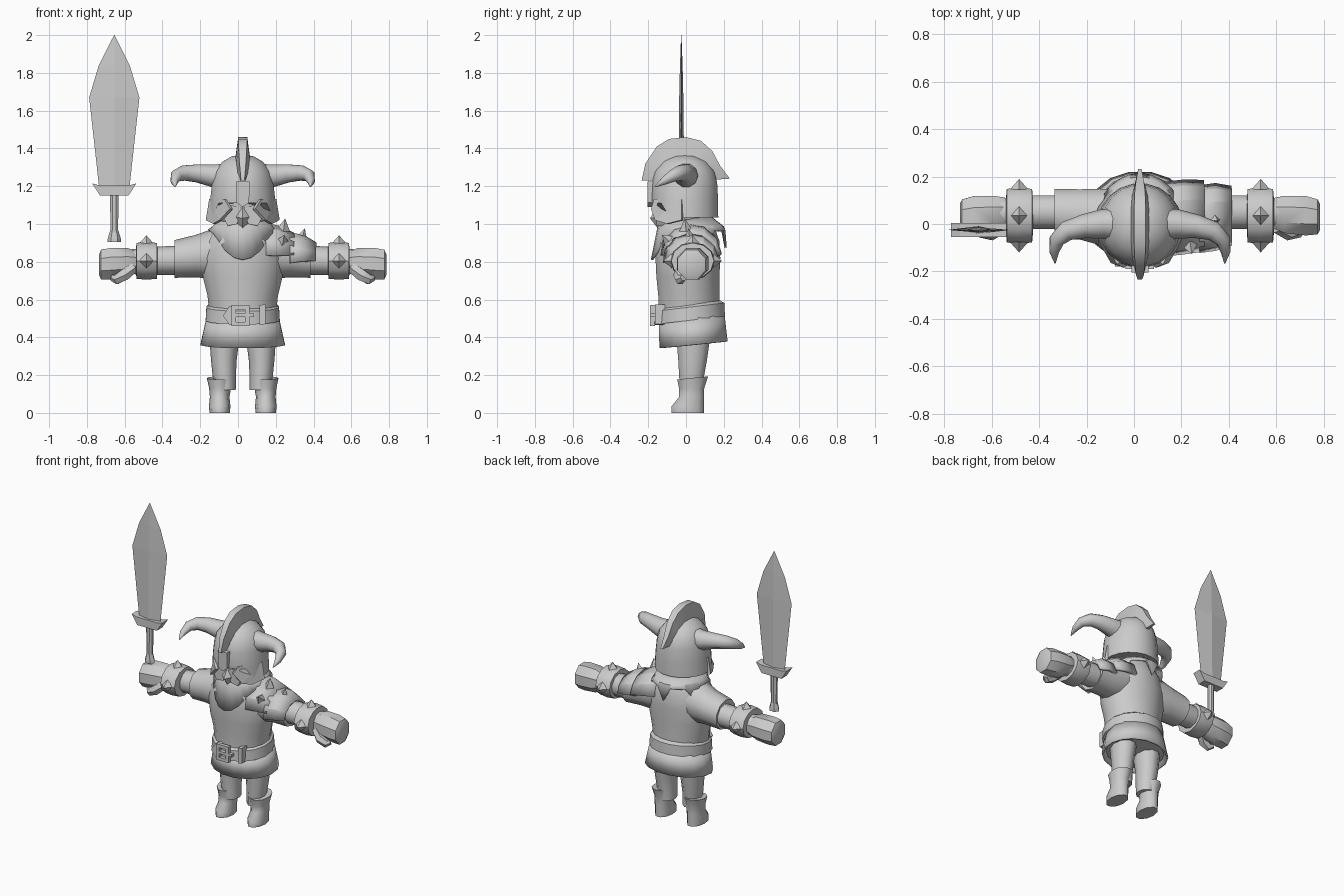
import bpy, bmesh, math
from mathutils import Vector

if "Cube" in bpy.data.objects:
    bpy.data.objects.remove(bpy.data.objects["Cube"])

CX = 0.025  # body centre line
steel = bpy.data.materials.new("plain_grey")
steel.diffuse_color = (0.6, 0.6, 0.6, 1)
steel.use_nodes = True
steel.node_tree.nodes["Principled BSDF"].inputs["Base Color"].default_value = steel.diffuse_color


def build(name, verts, faces, smooth=40, s=1, thick=0):
    """Mesh from points relative to the body centre line; s=-1 mirrors it."""
    bm = bmesh.new()
    vs = [bm.verts.new((CX + s * v[0], v[1], v[2])) for v in verts]
    for f in faces:
        bm.faces.new([vs[i] for i in f])
    bmesh.ops.recalc_face_normals(bm, faces=bm.faces)
    me = bpy.data.meshes.new(name)
    bm.to_mesh(me)
    bm.free()
    me.materials.append(steel)
    ob = bpy.data.objects.new(name, me)
    bpy.context.collection.objects.link(ob)
    if thick:
        mod = ob.modifiers.new("thickness", 'SOLIDIFY')
        mod.thickness, mod.offset = thick, 0
    bpy.ops.object.select_all(action='DESELECT')
    bpy.context.view_layer.objects.active = ob
    ob.select_set(True)
    if smooth:
        bpy.ops.object.shade_smooth_by_angle(angle=math.radians(smooth))
    return ob


def loft(name, rings, smooth=40, s=1, closed=True, caps=True, thick=0):
    """Skin a row of equal-length point rings."""
    n = len(rings[0])
    verts = [p for r in rings for p in r]
    faces = [(k * n + i, k * n + (i + 1) % n, (k + 1) * n + (i + 1) % n, (k + 1) * n + i)
             for k in range(len(rings) - 1) for i in range(n if closed else n - 1)]
    if caps and closed:
        faces += [tuple(range(n)), tuple(range(len(verts) - n, len(verts)))]
    return build(name, verts, faces, smooth, s, thick)


def zring(x, y, z, rx, ry, n=16, tilt=0):
    """Level ring, tilted up towards the back by tilt."""
    a = [math.tau * (i + .5) / n for i in range(n)]
    return [(x + rx * math.sin(t), y - ry * math.cos(t), z - tilt * ry * math.cos(t)) for t in a]


def xring(x, y, z, ry, rz, n=10, a0=0, a1=math.tau, ends=False):
    """Upright ring around the arm axis, measured from the top."""
    a = [a0 + (a1 - a0) * i / (n - 1 if ends else n) for i in range(n)]
    return [(x, y + ry * math.sin(t), z + rz * math.cos(t)) for t in a]


def tube(name, path, radii, n=8, s=1):
    """Round tapered tube along a path."""
    pts = [Vector(p) for p in path]
    rings = []
    for i, p in enumerate(pts):
        d = (pts[min(i + 1, len(pts) - 1)] - pts[max(i - 1, 0)]).normalized()
        u = d.cross(Vector((0, 0, 1))).normalized()
        w = u.cross(d)
        rings.append([p + radii[i] * (u * math.cos(math.tau * k / n) + w * math.sin(math.tau * k / n))
                      for k in range(n)])
    return loft(name, rings, 45, s)


def spike(name, base, direction, r, h, s=1):
    """Four-sided stud."""
    b, d = Vector(base), Vector(direction).normalized()
    u = Vector((1, 0, 0)) - d * d.x
    u.normalize()
    w = d.cross(u)
    build(name, [b + u * r, b + w * r, b - u * r, b - w * r, b + d * h],
          [(0, 1, 4), (1, 2, 4), (2, 3, 4), (3, 0, 4), (3, 2, 1, 0)], 0, s)


def slab(name, outline, y0, y1, smooth=0, s=1):
    """Front-facing outline (x, z) pushed from y0 to y1."""
    return loft(name, [[(x, y, z) for x, z in outline] for y in (y0, y1)], smooth, s)


# Torso, skirt and belt
loft("torso", [zring(0, .015, .52, .18, .165), zring(0, .015, .62, .19, .165),
               zring(0, .01, .72, .215, .17), zring(0, .01, .82, .225, .175),
               zring(0, .01, .91, .2, .17), zring(0, .01, .98, .15, .145),
               zring(0, .01, 1.03, .1, .11)], 60)
loft("skirt", [zring(0, .04, .36, .222, .178, tilt=.1), zring(0, .03, .5, .19, .172, tilt=.1)],
     caps=False, thick=.012)
loft("skirt_lining", [zring(0, .04, .385, .2, .16, tilt=.1), zring(0, .03, .5, .18, .16, tilt=.1)])
loft("belt", [zring(0, .02, .5, .185, .175, tilt=.12), zring(0, .02, .49, .2, .19, tilt=.12),
              zring(0, .02, .56, .196, .186, tilt=.12), zring(0, .02, .575, .18, .165, tilt=.12)])

# Buckle frame, strap tip and belt loop
for nm, x0, x1, z0, z1 in (("buckle_top", -.06, .035, .548, .57), ("buckle_bottom", -.06, .035, .46, .482),
                           ("buckle_left", -.06, -.035, .46, .57), ("buckle_right", .012, .035, .46, .57),
                           ("buckle_pin", -.035, .06, .507, .525)):
    slab(nm, [(x0, z0), (x1, z0), (x1, z1), (x0, z1)], -.19, -.165)
slab("strap_tip", [(-.105, .515), (-.07, .465), (-.04, .465), (-.04, .565), (-.07, .565)], -.18, -.14)
slab("belt_loop", [(.09, .465), (.12, .47), (.12, .575), (.09, .57)], -.165, -.11)

for s in (-1, 1):
    side = "right" if s < 0 else "left"
    # Legs and boots
    loft(side + "_leg", [zring(.092, .03, .12, .055, .065, 10), zring(.098, .03, .2, .062, .07, 10),
                         zring(.1, .035, .28, .068, .08, 10), zring(.095, .04, .45, .085, .1, 10)], 60, s)
    loft(side + "_boot", [zring(.122, .01, 0, .054, .09, 10), zring(.122, .01, .035, .057, .09, 10),
                          zring(.122, .03, .085, .052, .07, 10), zring(.12, .03, .13, .058, .07, 10),
                          zring(.122, .035, .185, .068, .086, 10, .1), zring(.12, .035, .183, .052, .066, 10, .1)], 50, s)
    # Sleeve, forearm and fist
    loft(side + "_sleeve", [xring(.08, .02, .86, .13, .13), xring(.17, .03, .84, .125, .13),
                            xring(.25, .04, .83, .112, .112), xring(.36, .045, .815, .108, .1),
                            xring(.352, .045, .815, .085, .08)], 50, s)
    loft(side + "_forearm", [xring(.3, .05, .81, .075, .078), xring(.45, .05, .805, .075, .075),
                             xring(.6, .045, .8, .065, .065)], 60, s)
    loft(side + "_fist", [xring(.565, .045, .8, .07, .06, 8, .39, math.tau + .39),
                          xring(.61, .04, .795, .085, .085, 8, .39, math.tau + .39),
                          xring(.7, .035, .79, .09, .09, 8, .39, math.tau + .39),
                          xring(.75, .03, .785, .08, .085, 8, .39, math.tau + .39),
                          xring(.76, .03, .785, .06, .06, 8, .39, math.tau + .39)], 40, s)
    tube(side + "_thumb", [(.58, -.01, .77), (.63, -.035, .73), (.67, -.03, .705), (.69, -.015, .715)],
         [.03, .035, .028, .018], 6, s)
    # Studded bracer
    loft(side + "_bracer", [xring(.452, .035, .805, .08, .07, 12), xring(.455, .035, .805, .113, .095, 12),
                            xring(.51, .035, .805, .118, .1, 12), xring(.562, .035, .805, .113, .095, 12),
                            xring(.565, .035, .805, .08, .07, 12)], 35, s)
    for nm, b, d in (("top", (.51, .035, .895), (0, 0, 1)), ("front", (.51, -.075, .805), (0, -1, 0)),
                     ("back", (.51, .145, .805), (0, 1, 0))):
        spike(f"{side}_bracer_{nm}_stud", b, d, .04, .045, s)
    # Horn sweeping out, forward and down to a tip
    tube(side + "_horn", [(.1, .0, 1.255), (.16, .0, 1.255), (.24, -.01, 1.268), (.31, -.03, 1.27),
                          (.352, -.07, 1.255), (.362, -.12, 1.225), (.358, -.165, 1.197)],
         [.068, .062, .05, .042, .033, .02, .003], 10, s)
    # Flared cheek guard
    build(side + "_cheek_guard", [(.17, -.02, 1.13), (.09, -.165, 1.13), (.06, -.18, 1.08), (.115, -.16, 1.02),
                                  (.15, -.1, 1.0), (.188, -.02, 1.02)],
          [(0, 1, 2, 3), (0, 3, 4, 5)], 0, s, .018)

# Layered shoulder plates on one side
for nm, x0, x1, z0, z1, r0, r1 in (("upper", .1, .27, .85, .81, .15, .145), ("lower", .25, .385, .81, .785, .135, .12)):
    loft(nm + "_shoulder_plate", [xring(x0, .02, z0, r0, r0, 7, -1.7, 1.5, True),
                                  xring((x0 + x1) / 2, .03, (z0 + z1) / 2 + .008, r0, r0 - .004, 7, -1.6, 1.5, True),
                                  xring(x1, .035, z1, r1, r1 - .01, 7, -1.4, 1.4, True)],
         25, closed=False, thick=.018)
spike("shoulder_stud_upper", (.215, .0, .965), (.15, -.1, 1), .036, .065)
spike("shoulder_stud_front", (.21, -.09, .91), (.2, -.8, .7), .034, .05)
spike("shoulder_stud_lower", (.31, .02, .915), (.3, -.1, 1), .034, .065)

# Scarf: pointed at the front, ragged at the back
top, low = [], []
for i in range(24):
    a = math.tau * i / 24
    f = math.cos(a)  # 1 at the front, -1 at the back
    reach = max(0, f - .6) / .4
    drop = .95 - .14 * reach if f > .3 else (.875 + .04 * (f + 1) if i % 4 == 0 else .965)
    top.append((.11 * math.sin(a), .01 - .12 * f, 1.035))
    r = .165 if f > .3 else .2
    low.append((.18 * math.sin(a), .01 - (r + .025 * reach) * f, drop))
mid = [(.155 * math.sin(math.tau * i / 24), .01 - (.155 if math.cos(math.tau * i / 24) > .3 else .185)
        * math.cos(math.tau * i / 24), .985) for i in range(24)]
loft("scarf", [top, mid, low], 25, caps=False, thick=.012)

# Head, face cover and chin point
loft("head", [zring(0, 0, .96, .09, .1), zring(0, -.01, 1.02, .13, .135),
              zring(0, -.01, 1.12, .145, .145), zring(0, -.01, 1.25, .13, .13)], 60)
build("chin_point", [(0, -.15, 1.1), (.05, -.14, 1.04), (0, -.13, .95), (-.05, -.14, 1.04), (0, -.19, 1.03)],
      [(0, 1, 4), (1, 2, 4), (2, 3, 4), (3, 0, 4), (0, 3, 2, 1)], 0)
for s in (-1, 1):
    slab("face_cover", [(0, 1.08), (.06, 1.1), (.11, 1.05), (.08, .99), (.03, 1.0)], -.155, -.1, s=s)

# Helmet: low at the sides and back, raised at the front
brim = [(x, y, 1.11 if y < -.09 else 1.035) for x, y, z in zring(0, -.005, 1.04, .18, .178, 20)]
loft("helmet", [brim] + [zring(0, -.007, z, rx, ry, 20) for z, rx, ry in
                         ((1.13, .174, .179), (1.22, .164, .174), (1.28, .147, .158),
                          (1.33, .108, .118), (1.358, .06, .065), (1.365, .015, .015))], 50)
slab("nose_guard", [(-.036, 1.225), (-.034, 1.115), (0, 1.09), (.034, 1.115), (.036, 1.225)], -.205, -.15)

# Crest: lens-shaped fan along the helmet
outer = [(-.235, 1.23), (-.215, 1.32), (-.155, 1.41), (-.09, 1.45), (0, 1.46), (.08, 1.44),
         (.14, 1.385), (.18, 1.31), (.232, 1.24)]
inner = [(-.165, 1.23), (-.16, 1.27), (-.12, 1.31), (-.07, 1.335), (0, 1.345), (.06, 1.335),
         (.11, 1.31), (.14, 1.27), (.155, 1.235)]
loft("crest", [[(-w, yi, zi), (-w * .6, yo, zo), (w * .6, yo, zo), (w, yi, zi)]
               for (yo, zo), (yi, zi), w in zip(outer, inner, (.015, .028, .036, .04, .04, .04, .036, .028, .012))], 30)

# Sword: diamond-section blade, guard, grip and pommel
SX, SY = -.68, -.025
loft("sword_blade", [[(SX - w, SY, z), (SX, SY - t, z), (SX + w, SY, z), (SX, SY + t, z)]
                     for z, w, t in ((1.19, .08, .016), (1.67, .133, .011), (1.84, .082, .007), (2.0, .001, .001))], 0)
slab("sword_guard", [(SX - .117, 1.215), (SX - .075, 1.15), (SX + .075, 1.15), (SX + .117, 1.215),
                     (SX + .08, 1.205), (SX - .08, 1.205)], SY - .03, SY + .03)
loft("sword_grip", [zring(SX, SY, .95, .022, .02, 8), zring(SX, SY, 1.16, .024, .02, 8)])
loft("sword_pommel", [zring(SX, SY, .905, .037, .03, 6), zring(SX, SY, .925, .034, .028, 6),
                      zring(SX, SY, .965, .022, .02, 6)], 0)
